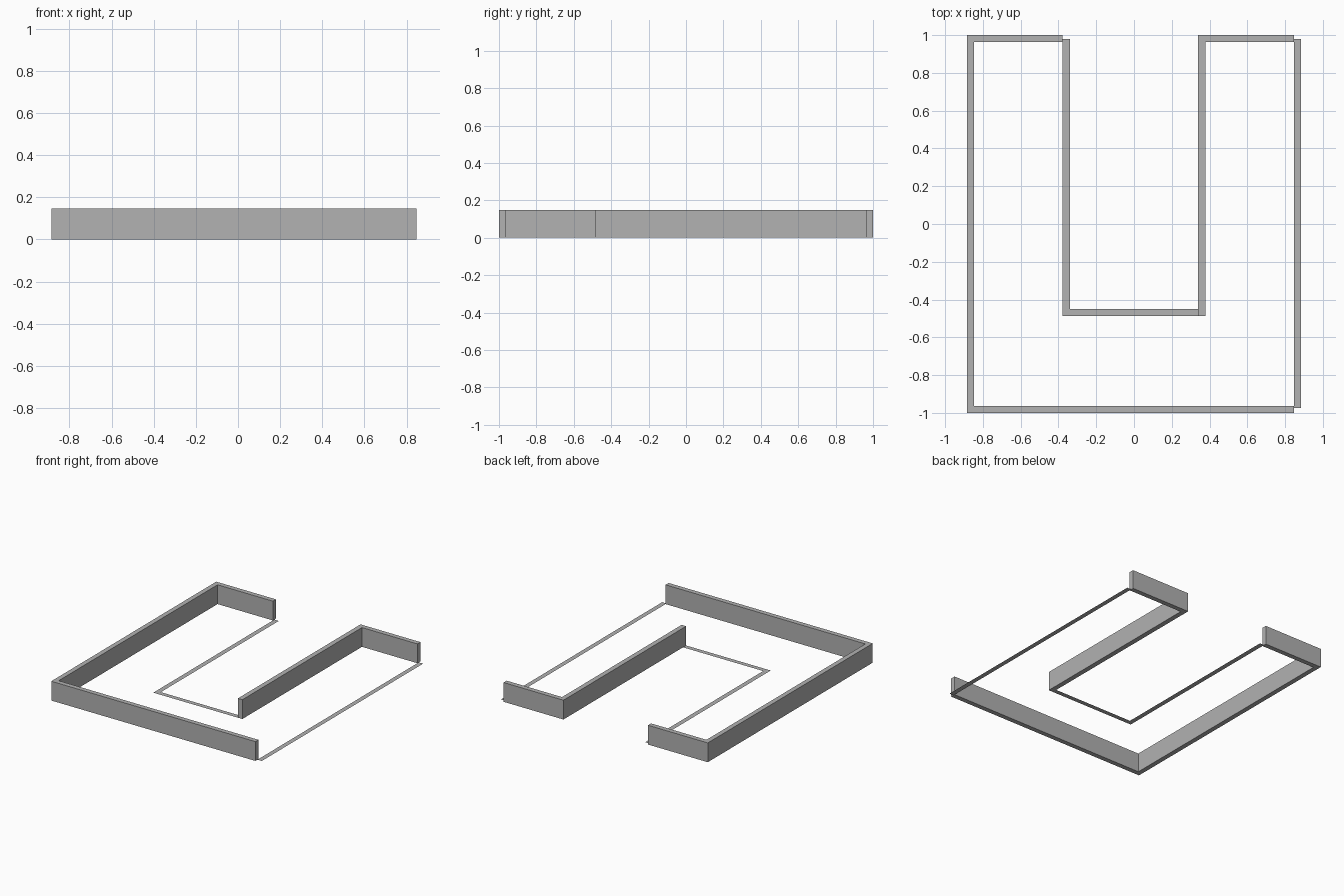
import bpy
import bmesh

cube = bpy.data.objects.get("Cube")
if cube:
    bpy.data.objects.remove(cube, do_unlink=True)

# One plain grey
GREY = (0.445, 0.445, 0.445, 1.0)
grey = bpy.data.materials.new("plain_grey")
grey.use_nodes = True
grey.diffuse_color = GREY
grey.node_tree.nodes["Principled BSDF"].inputs["Base Color"].default_value = GREY

HEIGHT = 0.148
OUT, IN = 0.885, 0.848        # outer and inner faces of the long sides
NEAR, FAR = 0.34, 0.378       # faces of the notch sides
END, LIP = 1.0, 0.963         # faces of the front and back sides
FLOOR, SILL = -0.487, -0.45   # faces of the notch front


def footprint(name, outline, height=0.0):
    """Flat outline on the ground, raised to a closed wall if height is given."""
    bm = bmesh.new()
    face = bm.faces.new([bm.verts.new((x, y, 0)) for x, y in outline])
    if height:
        top = bmesh.ops.extrude_face_region(bm, geom=[face], use_keep_orig=True)
        verts = [g for g in top["geom"] if isinstance(g, bmesh.types.BMVert)]
        bmesh.ops.translate(bm, verts=verts, vec=(0, 0, height))
        bmesh.ops.recalc_face_normals(bm, faces=bm.faces)
    mesh = bpy.data.meshes.new(name)
    bm.to_mesh(mesh)
    bm.free()
    mesh.materials.append(grey)
    obj = bpy.data.objects.new(name, mesh)
    bpy.context.collection.objects.link(obj)
    return obj


# Raised walls: front, right side and back end in one run
footprint("outer_wall", [
    (-OUT, -END), (IN, -END), (IN, -LIP), (-IN, -LIP),
    (-IN, LIP), (-FAR, LIP), (-FAR, END), (-OUT, END)], HEIGHT)

# Raised walls: notch side and the other back end
footprint("notch_wall", [
    (NEAR, FLOOR), (FAR, FLOOR), (FAR, LIP), (IN, LIP),
    (IN, END), (NEAR, END)], HEIGHT)

# Flat ground strips closing the outline
footprint("outer_strip", [
    (IN, -0.975), (OUT, -0.975), (OUT, 0.98), (IN, 0.98)])
footprint("notch_strip", [
    (-FAR, FLOOR), (NEAR, FLOOR), (NEAR, SILL), (-NEAR, SILL),
    (-NEAR, 0.98), (-FAR, 0.98)])
